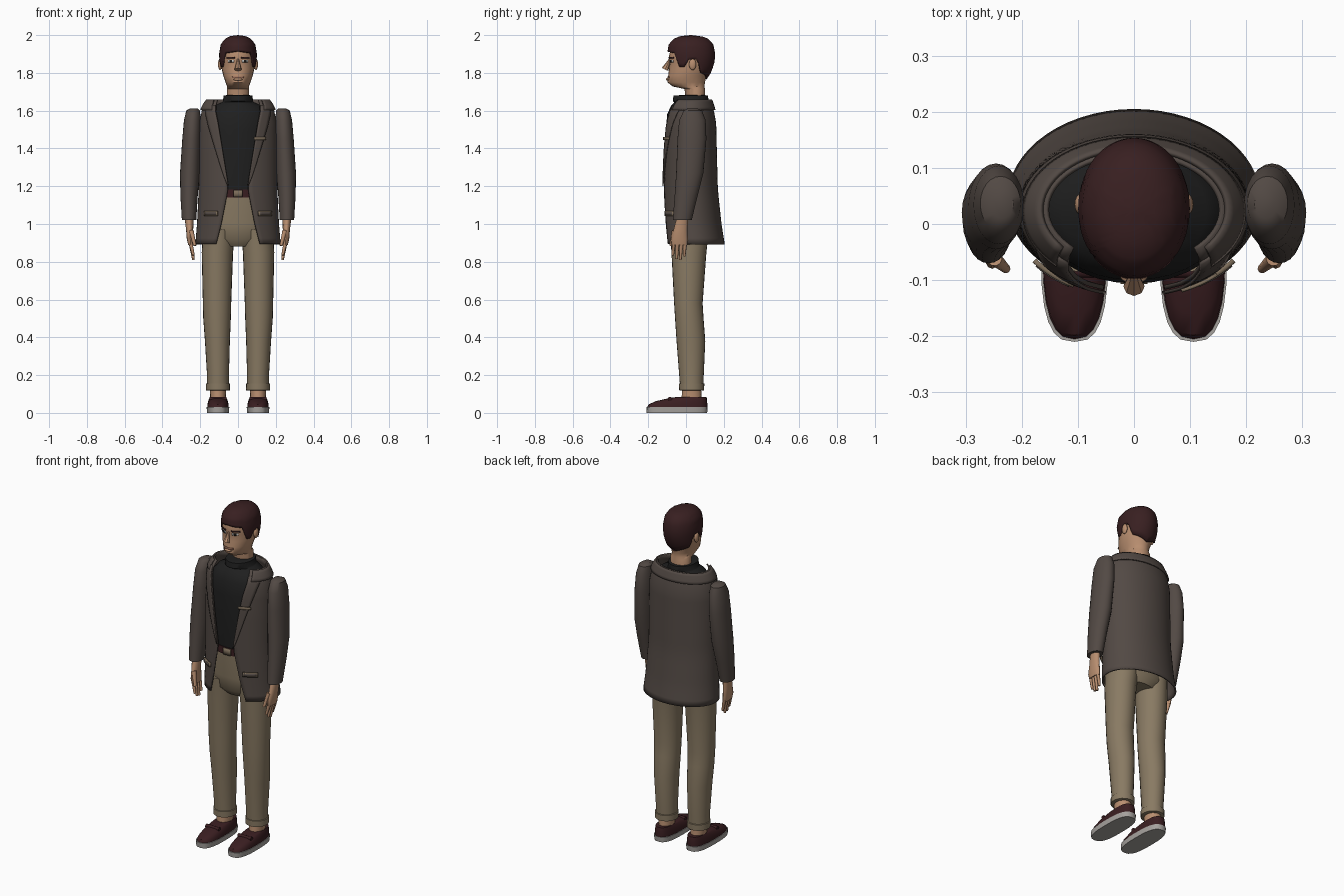
import bpy, bmesh
from math import sin, cos, asin, pi, degrees, copysign
from mathutils import Vector, Matrix

if "Cube" in bpy.data.objects:
    bpy.data.objects.remove(bpy.data.objects["Cube"])


def material(name, r, g, b):
    m = bpy.data.materials.new(name)
    m.use_nodes = True
    m.diffuse_color = (r, g, b, 1)
    m.node_tree.nodes["Principled BSDF"].inputs["Base Color"].default_value = (r, g, b, 1)
    return m


SKIN = material("skin", .48, .27, .16)
LIP = material("lip", .3, .14, .09)
HAIR = material("dark_hair", .04, .014, .015)
SHIRT = material("black_knit", .014, .014, .014)
CLOTH = material("brown_wool", .085, .067, .058)
KHAKI = material("khaki", .25, .195, .125)
LEATHER = material("red_leather", .042, .013, .015)
SOLE = material("sole_grey", .38, .36, .34)
TRIM = material("tan_trim", .2, .15, .1)
WHITE = material("eye_white", .6, .6, .57)


def lerp(table, t):
    """Interpolate the rows of a table keyed by its first column."""
    if t <= table[0][0]:
        return table[0][1:]
    for lo, hi in zip(table, table[1:]):
        if t <= hi[0]:
            k = (t - lo[0]) / (hi[0] - lo[0])
            return [p + (q - p) * k for p, q in zip(lo[1:], hi[1:])]
    return table[-1][1:]


def point(prof, a, z, push=0, s=1, p=2):
    """Point of a body section; rows are z, centre x, half width, front y, back y."""
    cx, rx, yf, yb = lerp(prof, z)[:4]
    c, d = sin(a), -cos(a)
    c, d = (copysign(abs(k) ** (2 / p), k) for k in (c, d))
    return Vector((s * cx + (rx + push) * c, (yf + yb) / 2 + ((yb - yf) / 2 + push) * d, z))


def angle(prof, x, z):
    return asin(max(-1, min(1, x / lerp(prof, z)[1])))


def finish(name, bm, mat, thick=0, sharp=40):
    me = bpy.data.meshes.new(name)
    bm.to_mesh(me)
    bm.free()
    me.materials.append(mat)
    ob = bpy.data.objects.new(name, me)
    bpy.context.collection.objects.link(ob)
    if thick:
        mod = ob.modifiers.new("thickness", "SOLIDIFY")
        mod.thickness, mod.offset = thick, -1
    bpy.ops.object.select_all(action="DESELECT")
    ob.select_set(True)
    bpy.context.view_layer.objects.active = ob
    bpy.ops.object.shade_smooth_by_angle(angle=sharp * pi / 180)
    return ob


def grid(name, mat, rows, cap=False, thick=0):
    bm = bmesh.new()
    vs = [[bm.verts.new(co) for co in row] for row in rows]
    for r, t in zip(vs, vs[1:]):
        for i in range(len(r) - 1):
            bm.faces.new((r[i], r[i + 1], t[i + 1], t[i]))
    bmesh.ops.remove_doubles(bm, verts=bm.verts, dist=1e-5)
    if cap:
        bmesh.ops.holes_fill(bm, edges=[e for e in bm.edges if e.is_boundary])
        bmesh.ops.recalc_face_normals(bm, faces=bm.faces)
    return finish(name, bm, mat, thick)


def loft(name, mat, prof, s=1, p=2, n=24, cap=True):
    return grid(name, mat, [[point(prof, 2 * pi * i / n, r[0], 0, s, p) for i in range(n + 1)]
                            for r in prof], cap)


def wrap(name, mat, prof, f, rows, cols, push=0, thick=.008):
    """Sheet over a body section; f(u, v) gives angle and height."""
    return grid(name, mat, [[point(prof, *f(i / cols, j / rows), push) for i in range(cols + 1)]
                            for j in range(rows + 1)], thick=thick)


def patch(name, mat, prof, x0, x1, z0, z1, push=.004, thick=.004):
    def f(u, v):
        z = z0 + (z1 - z0) * v
        return angle(prof, x0 + (x1 - x0) * u, z), z
    return wrap(name, mat, prof, f, 2, 6, push, thick)


def limb(name, mat, a, b, r1, r2, n=10):
    a, b = Vector(a), Vector(b)
    bm = bmesh.new()
    turn = (b - a).to_track_quat("Z", "Y").to_matrix().to_4x4()
    bmesh.ops.create_cone(bm, cap_ends=True, segments=n, radius1=r1, radius2=r2,
                          depth=(b - a).length, matrix=Matrix.Translation((a + b) / 2) @ turn)
    return finish(name, bm, mat)


def ball(name, mat, at, size):
    bm = bmesh.new()
    bmesh.ops.create_uvsphere(bm, u_segments=16, v_segments=10, radius=1,
                              matrix=Matrix.Translation(at) @ Matrix.Diagonal((*size, 1)))
    return finish(name, bm, mat)


# Head and neck
HEAD = [(1.65, 0, .06, 0, .1), (1.715, 0, .059, -.008, .1), (1.728, 0, .058, -.07, .098),
        (1.75, 0, .066, -.098, .1), (1.785, 0, .078, -.094, .108), (1.82, 0, .086, -.09, .12),
        (1.86, 0, .089, -.086, .13), (1.88, 0, .09, -.092, .135), (1.93, 0, .086, -.08, .13),
        (1.97, 0, .06, -.05, .1)]
loft("head", SKIN, HEAD)
limb("nose", SKIN, (0, -.086, 1.872), (0, -.111, 1.818), .005, .019, 8)
patch("mouth", LIP, HEAD, -.03, .03, 1.772, 1.782)
ball("lower_lip", SKIN, (0, -.094, 1.766), (.024, .012, .008))
for s, side in ((1, "left"), (-1, "right")):
    ball(side + "_ear", SKIN, (s * .095, .035, 1.845), (.011, .019, .03))
    for part, mat, x, w, z, h, push in (("eye", WHITE, .036, .015, 1.862, .006, .003),
                                        ("pupil", SHIRT, .036, .006, 1.862, .006, .005),
                                        ("eyebrow", HAIR, .038, .021, 1.881, .004, .004)):
        patch(side + "_" + part, mat, HEAD, s * x - w, s * x + w, z - h, z + h, push)

# Hair cap with a shaped hairline
CAP = [(1.76, 0, .08, -.08, .105), (1.8, 0, .093, -.085, .132), (1.85, 0, .098, -.092, .15),
       (1.9, 0, .1, -.1, .155), (1.95, 0, .092, -.092, .145), (1.98, 0, .07, -.066, .12),
       (1.995, 0, .04, -.03, .08), (2, 0, 0, .025, .025)]
HAIRLINE = [(0, 1.915), (45, 1.905), (58, 1.83), (72, 1.83), (82, 1.87), (105, 1.87),
            (120, 1.8), (180, 1.765)]


def hair(u, v):
    a = 2 * pi * u
    low = lerp(HAIRLINE, degrees(min(a, 2 * pi - a)))[0]
    return a, low + (2 - low) * sin(v * pi / 2)


wrap("hair", HAIR, CAP, hair, 12, 56, thick=.012)

# Knit top with rolled collar
TOP = [(1.12, 0, .165, -.092, .12), (1.3, 0, .17, -.104, .13), (1.5, 0, .172, -.106, .135),
       (1.58, 0, .166, -.1, .132), (1.625, 0, .13, -.08, .125), (1.645, 0, .085, -.062, .115),
       (1.65, 0, .08, -.07, .12), (1.68, 0, .076, -.066, .116), (1.682, 0, .06, -.03, .1)]
loft("knit_top", SHIRT, TOP, n=32)

# Belt, hips and legs
BELT = [(1.14, 0, .172, -.1, .126), (1.182, 0, .172, -.1, .126)]
loft("belt", LEATHER, BELT, n=32)
patch("belt_buckle", TRIM, BELT, -.023, .023, 1.142, 1.18, .008, .008)
loft("trouser_hips", KHAKI, [(.88, 0, .1, -.045, .1), (.92, 0, .17, -.08, .125),
                             (1, 0, .188, -.09, .135), (1.145, 0, .168, -.095, .122)], n=32)
LEG = [(.12, .106, .058, -.03, .09), (.2, .106, .058, -.036, .094), (.38, .109, .066, -.05, .102),
       (.5, .111, .073, -.058, .093), (.58, .111, .075, -.063, .088), (.85, .109, .083, -.077, .108),
       (.97, .1, .085, -.085, .122)]
CUFF = [(.118, .106, .058, -.028, .09), (.12, .106, .063, -.036, .096),
        (.155, .106, .063, -.037, .097), (.157, .106, .056, -.03, .09)]
ANKLE = [(.06, .106, .04, -.025, .085), (.125, .106, .044, -.02, .08)]
SOLES = [(0, .106, .058, -.208, .112), (.03, .106, .06, -.21, .115)]
UPPER = [(.028, .106, .057, -.206, .113), (.045, .106, .056, -.198, .113),
         (.062, .106, .052, -.16, .112), (.078, .106, .046, -.09, .11), (.084, .106, .042, -.05, .108)]

# Sleeves bend slightly forward
SLEEVE = [(1.612, .235, .02, .01, .06), (1.6, .238, .036, -.012, .085), (1.55, .241, .045, -.036, .104),
          (1.45, .246, .049, -.045, .108), (1.27, .255, .052, -.052, .092),
          (1.15, .259, .046, -.06, .062), (1.02, .259, .038, -.07, .03)][::-1]
PALM = [(.89, .25, .014, -.075, .008), (.92, .253, .018, -.08, .01), (.97, .256, .019, -.066, .008),
        (1.03, .259, .023, -.05, .012)]

for s, side in ((1, "left_"), (-1, "right_")):
    loft(side + "trouser_leg", KHAKI, LEG, s)
    loft(side + "trouser_cuff", KHAKI, CUFF, s)
    loft(side + "ankle", SKIN, ANKLE, s, n=16)
    loft(side + "shoe_sole", SOLE, SOLES, s, p=2.8)
    loft(side + "shoe_upper", LEATHER, UPPER, s, p=2.6)
    limb(side + "shoe_strap", LEATHER, (s * .062, -.085, .074), (s * .15, -.085, .074), .011, .011)
    loft(side + "sleeve", CLOTH, SLEEVE, s)
    loft(side + "palm", SKIN, PALM, s, n=16)
    for i, low in enumerate((.835, .815, .81, .83)):
        y = -.064 + .02 * i
        limb(f"{side}finger_{i + 1}", SKIN, (s * .251, y, .9), (s * .236, y - .006, low), .0105, .007)
    limb(side + "thumb", SKIN, (s * .248, -.062, .965), (s * .228, -.08, .885), .013, .008)

# Open jacket: the last column is the half width of the front opening
COAT = [(.893, 0, .226, -.12, .205, .118), (1, 0, .217, -.121, .188, .09),
        (1.15, 0, .21, -.122, .172, .06), (1.2, 0, .208, -.122, .168, .053),
        (1.4, 0, .207, -.122, .163, .085), (1.53, 0, .205, -.117, .16, .106),
        (1.6, 0, .192, -.106, .148, .12), (1.635, 0, .176, -.092, .137, .118),
        (1.66, 0, .158, -.076, .128, .11)]


def coat_sheet(z0, z1, extra=0):
    def f(u, v):
        z = z0 + (z1 - z0) * v
        a = angle(COAT, lerp(COAT, z)[4] + extra, z)
        return a + (2 * pi - 2 * a) * u, z
    return f


wrap("jacket_body", CLOTH, COAT, coat_sheet(.893, 1.66), 24, 48)
wrap("jacket_collar", CLOTH, COAT, coat_sheet(1.605, 1.66, .012), 4, 48, .01)


def lapel(s):
    def f(u, v):
        z = 1.2 + .43 * v
        edge = lerp(COAT, z)[4] - .004
        width = .05 * min(1, v * 1.3) ** .8 + .004
        k = u if s > 0 else 1 - u
        return angle(COAT, s * (edge + width * k), z), z
    return f


for s, side in ((1, "left_"), (-1, "right_")):
    wrap(side + "lapel", CLOTH, COAT, lapel(s), 12, 4, .008, .006)
    patch(side + "pocket_flap", TRIM, COAT, s * .137 - .034, s * .137 + .034, 1.043, 1.068, .012, .009)
    patch(side + "pocket_inset", CLOTH, COAT, s * .137 - .028, s * .137 + .028, 1.048, 1.063, .014, .004)
patch("breast_pocket", TRIM, COAT, .08, .14, 1.445, 1.46, .014, .006)
